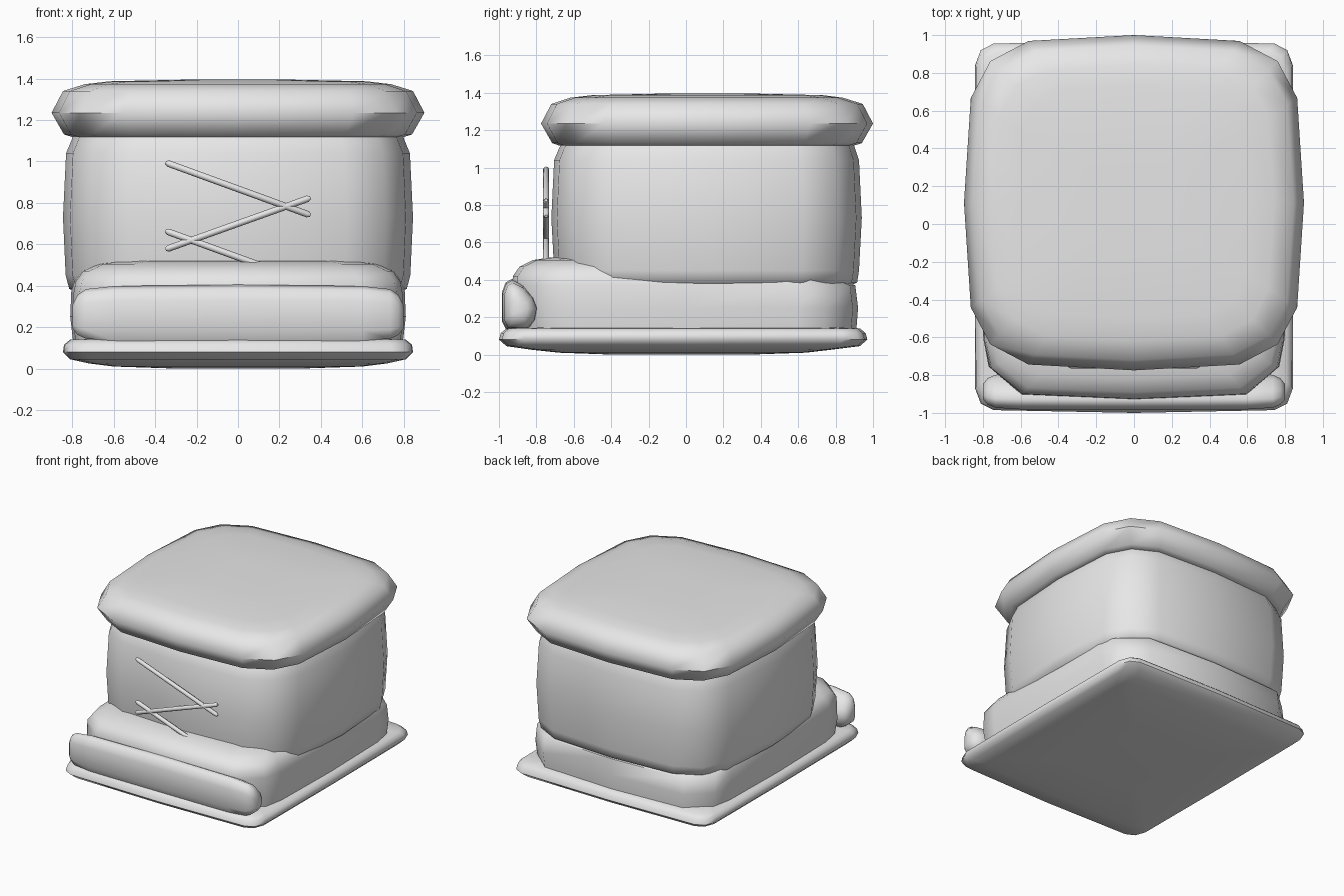
import bpy
import math
from mathutils import Vector

cube = bpy.data.objects.get("Cube")
if cube:
    bpy.data.objects.remove(cube, do_unlink=True)

grey = bpy.data.materials.new("plain_grey")
grey.use_nodes = True
grey.diffuse_color = (0.8, 0.8, 0.8, 1)
grey.node_tree.nodes["Principled BSDF"].inputs["Base Color"].default_value = (0.8, 0.8, 0.8, 1)


def build(name, rings, angle=60):
    """Skin a stack of equal-length rings and close both ends."""
    n = len(rings[0])
    verts = [p for ring in rings for p in ring]
    faces = [(r * n + i, r * n + (i + 1) % n, (r + 1) * n + (i + 1) % n, (r + 1) * n + i)
             for r in range(len(rings) - 1) for i in range(n)]
    faces.append(tuple(reversed(range(n))))
    faces.append(tuple(range(len(verts) - n, len(verts))))
    mesh = bpy.data.meshes.new(name)
    mesh.from_pydata(verts, [], faces)
    mesh.materials.append(grey)
    obj = bpy.data.objects.new(name, mesh)
    bpy.context.collection.objects.link(obj)
    bpy.ops.object.select_all(action='DESELECT')
    obj.select_set(True)
    bpy.context.view_layer.objects.active = obj
    bpy.ops.object.shade_smooth_by_angle(angle=math.radians(angle))
    return obj


def outline(quarter):
    """Mirror a quarter outline, from +x round to +y, into a full loop."""
    half = quarter + [(-x, y) for x, y in reversed(quarter[:-1])]
    return half + [(-x, -y) for x, y in half[1:-1]]


def padded_box(name, quarter, levels):
    """Levels are (z, half width, front y, back y)."""
    plan = outline(quarter)
    build(name, [[(px * hx, (y0 + y1) / 2 + py * (y1 - y0) / 2, z) for px, py in plan]
                 for z, hx, y0, y1 in levels])


soft = [(1, 0), (0.96, 0.625), (0.845, 0.845), (0.62, 0.965), (0, 1)]
medium = [(1, 0), (0.985, 0.65), (0.95, 0.81), (0.74, 0.97), (0, 1)]
tight = [(1, 0), (0.995, 0.87), (0.96, 0.95), (0.88, 0.985), (0, 1)]

# Flat sole with a rounded rim
padded_box("sole", tight, [
    (0.0, 0.3, -0.4, 0.35), (0.01, 0.6, -0.68, 0.64), (0.025, 0.72, -0.82, 0.77),
    (0.045, 0.81, -0.96, 0.93), (0.08, 0.845, -1.0, 0.97), (0.115, 0.84, -0.99, 0.96),
    (0.14, 0.81, -0.96, 0.93), (0.145, 0.7, -0.85, 0.82)])

# Foot, rising at the front into the instep
padded_box("foot", medium, [
    (0.12, 0.795, -0.91, 0.91), (0.25, 0.81, -0.93, 0.92), (0.37, 0.805, -0.93, 0.905),
    (0.42, 0.795, -0.925, 0.78), (0.47, 0.76, -0.89, 0.7), (0.505, 0.68, -0.82, 0.6),
    (0.52, 0.58, -0.72, 0.5)])

# Ankle shaft
padded_box("shaft", soft, [
    (0.37, 0.78, -0.66, 0.88), (0.385, 0.815, -0.69, 0.915), (0.45, 0.832, -0.705, 0.925),
    (0.73, 0.845, -0.72, 0.94), (1.04, 0.83, -0.705, 0.925), (1.1, 0.805, -0.68, 0.905),
    (1.14, 0.79, -0.66, 0.89)])

# Padded cuff closing the top
padded_box("cuff", soft, [
    (1.125, 0.7, -0.58, 0.81), (1.118, 0.8, -0.68, 0.9), (1.13, 0.84, -0.715, 0.94),
    (1.235, 0.9, -0.775, 1.0), (1.34, 0.845, -0.72, 0.945), (1.373, 0.74, -0.62, 0.84),
    (1.387, 0.62, -0.5, 0.73), (1.395, 0.25, -0.14, 0.37)])

# Toe cap roll lying across the front
section = [(-0.985, 0.18), (-0.985, 0.33), (-0.965, 0.385), (-0.93, 0.405), (-0.87, 0.375),
           (-0.81, 0.31), (-0.785, 0.25), (-0.8, 0.18), (-0.84, 0.13), (-0.96, 0.13)]
stations = [(-0.8, 0.4), (-0.775, 0.7), (-0.735, 0.87), (-0.6, 0.96), (0, 1)]
stations += [(-x, s) for x, s in reversed(stations[:-1])]
build("toe_cap", [[(x, -0.89 + (y + 0.89) * s, 0.24 + (z - 0.24) * s) for y, z in reversed(section)]
                  for x, s in stations])


# Crossed laces with tapered ends
def lace(name, start, end, radius=0.016, sides=8):
    a, b = Vector(start), Vector(end)
    along = (b - a).normalized()
    across = Vector((0, 1, 0)).cross(along)
    rings = []
    for point, scale in ((a, 0.5), (a + along * 0.015, 1), (b - along * 0.015, 1), (b, 0.5)):
        ring = []
        for i in range(sides):
            t = math.tau * i / sides
            ring.append(point + radius * scale * (across * math.cos(t) - Vector((0, 1, 0)) * math.sin(t)))
        rings.append(ring)
    obj = build(name, rings)
    obj.data.flip_normals() if obj.data.polygons[0].normal.dot(
        obj.data.polygons[0].center - (a + b) / 2) < 0 else None


lace("lace_upper", (-0.35, -0.748, 0.995), (0.35, -0.748, 0.74))
lace("lace_middle", (-0.35, -0.748, 0.575), (0.35, -0.748, 0.825))
lace("lace_lower", (-0.35, -0.748, 0.665), (0.35, -0.748, 0.41))
